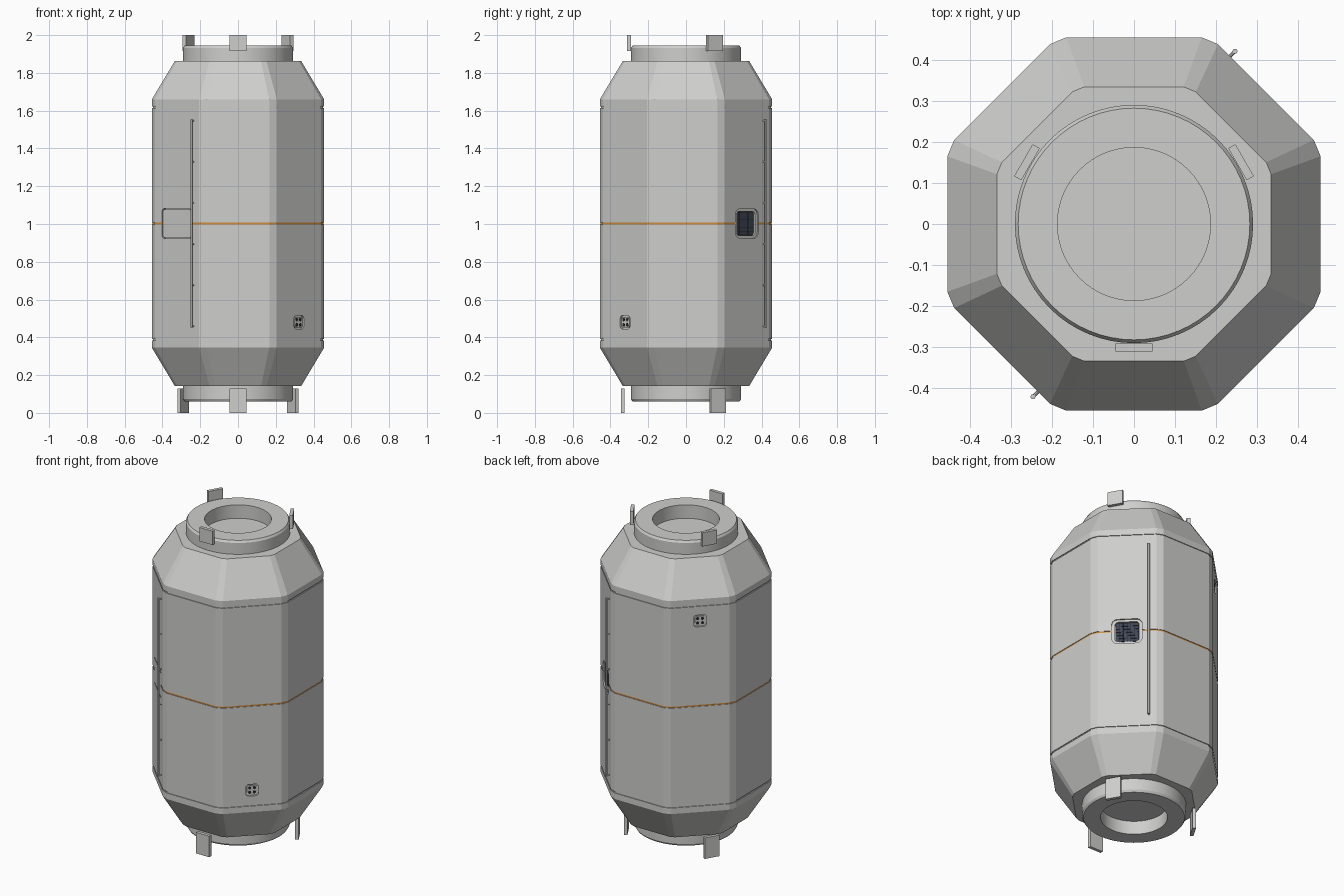
import bpy, bmesh, math
from mathutils import Matrix, Vector

old = bpy.data.objects.get("Cube")
if old:
    bpy.data.objects.remove(old, do_unlink=True)


def material(name, rgb, rough=0.6):
    m = bpy.data.materials.new(name)
    m.use_nodes = True
    m.diffuse_color = (*rgb, 1)
    node = next(n for n in m.node_tree.nodes if n.type == 'BSDF_PRINCIPLED')
    node.inputs["Base Color"].default_value = (*rgb, 1)
    node.inputs["Roughness"].default_value = rough
    return m


GREY = material("light grey", (0.62, 0.62, 0.61))
ORANGE = material("orange", (0.62, 0.27, 0.05))
GLASS = material("slate blue", (0.05, 0.06, 0.09))
DARK = material("near black", (0.02, 0.02, 0.025))

MID = 1.0025      # height of the symmetry plane
APOTHEM = 0.456   # centre to flat side of the octagon


def finish(bm, name, *mats):
    bmesh.ops.recalc_face_normals(bm, faces=bm.faces)
    mesh = bpy.data.meshes.new(name)
    bm.to_mesh(mesh)
    bm.free()
    for m in mats:
        mesh.materials.append(m)
    obj = bpy.data.objects.new(name, mesh)
    bpy.context.collection.objects.link(obj)
    return obj


def smooth(obj):
    bpy.ops.object.select_all(action='DESELECT')
    obj.select_set(True)
    bpy.context.view_layer.objects.active = obj
    bpy.ops.object.shade_smooth_by_angle(angle=math.radians(30))


def outward(angle, radius, t=0, z=0):
    """Frame on the hull: x along the side, y up, z outward."""
    n = Vector((math.cos(angle), math.sin(angle), 0))
    up = Vector((0, 0, 1))
    side = up.cross(n)
    rot = Matrix((side, up, n)).transposed().to_4x4()
    return Matrix.Translation(n * radius + side * t + up * z) @ rot


def add_box(bm, size, frame, corner=0):
    part = bmesh.new()
    bmesh.ops.create_cube(part, size=1, matrix=Matrix.Diagonal((*size, 1)))
    if corner:
        edges = [e for e in part.edges
                 if abs(e.verts[0].co.z - e.verts[1].co.z) > size[2] / 2]
        bmesh.ops.bevel(part, geom=edges, offset=corner, segments=5,
                        profile=0.5, affect='EDGES')
    part.transform(frame)
    temp = bpy.data.meshes.new("temp")
    part.to_mesh(temp)
    part.free()
    bm.from_mesh(temp)
    bpy.data.meshes.remove(temp)


def box(name, size, frame, corner=0, mat=GREY):
    bm = bmesh.new()
    add_box(bm, size, frame, corner)
    return finish(bm, name, mat)


def octagon(apothem, z):
    """Octagon ring with each corner cut off."""
    half = apothem * 0.363
    return [outward(k * math.pi / 4, apothem, s * half, z).translation
            for k in range(8) for s in (-1, 1)]


# Hull: octagonal loft with two seams and an orange centre band
lower = [(0.335, 0.143), (APOTHEM, 0.345),
         (APOTHEM, 0.382), (APOTHEM - 0.005, 0.382),
         (APOTHEM - 0.005, 0.39), (APOTHEM, 0.39),
         (APOTHEM, MID - 0.005), (APOTHEM - 0.003, MID - 0.005)]
profile = lower + [(r, 2 * MID - z) for r, z in reversed(lower)]
bm = bmesh.new()
rings = [[bm.verts.new(p) for p in octagon(r, z)] for r, z in profile]
for a, b in zip(rings, rings[1:]):
    for i in range(len(a)):
        j = (i + 1) % len(a)
        bm.faces.new((a[i], a[j], b[j], b[i]))
bm.faces.new(rings[0][::-1])
bm.faces.new(rings[-1])
for f in bm.faces:
    f.material_index = int(abs(f.calc_center_median().z - MID) < 0.004)
hull = finish(bm, "hull", GREY, ORANGE)


def cut(size, frame, corner):
    tool = box("cutter", size, frame, corner)
    tool.data.materials.clear()
    tool.hide_render = True
    mod = hull.modifiers.new("recess", 'BOOLEAN')
    mod.operation = 'DIFFERENCE'
    mod.solver = 'EXACT'
    mod.object = tool
    bpy.context.view_layer.objects.active = hull
    bpy.ops.object.modifier_apply(modifier=mod.name)
    bpy.data.objects.remove(tool, do_unlink=True)


FRONT_RIGHT, BACK_LEFT = math.radians(225), math.radians(45)

# Access hatch set in a narrow gap
cut((0.225, 0.16, 0.03), outward(FRONT_RIGHT, APOTHEM, 0, MID), 0.018)
box("hatch", (0.213, 0.148, 0.02),
    outward(FRONT_RIGHT, APOTHEM - 0.01, 0, MID), 0.014)

# Window: stepped recess with a tiled pane
cut((0.172, 0.156, 0.016), outward(BACK_LEFT, APOTHEM, 0, MID), 0.034)
cut((0.136, 0.128, 0.044), outward(BACK_LEFT, APOTHEM, 0, MID), 0.018)
box("window_backing", (0.134, 0.126, 0.004),
    outward(BACK_LEFT, APOTHEM - 0.02, 0, MID), 0.017, DARK)
bm = bmesh.new()
for i in range(6):
    for j in range(6):
        add_box(bm, (0.019, 0.018, 0.004),
                outward(BACK_LEFT, APOTHEM - 0.017,
                        (i - 2.5) * 0.021, MID + (j - 2.5) * 0.02))
finish(bm, "window_tiles", GLASS)

# Socket panels with four dark ports
for name, deg, z in (("lower", -45, 0.48), ("upper", 135, 1.525)):
    ang = math.radians(deg)
    cut((0.074, 0.072, 0.02), outward(ang, APOTHEM, 0, z), 0.018)
    box(name + "_socket_plate", (0.058, 0.056, 0.01),
        outward(ang, APOTHEM - 0.008, 0, z), 0.012)
    bm = bmesh.new()
    for sx in (-1, 1):
        for sz in (-1, 1):
            bmesh.ops.create_cone(
                bm, cap_ends=True, segments=16, radius1=0.009, radius2=0.009,
                depth=0.008,
                matrix=outward(ang, APOTHEM - 0.006, sx * 0.0135,
                               z + sz * 0.0135))
    finish(bm, name + "_socket_ports", DARK)

# Handrails on standoffs
for name, ang in (("front", FRONT_RIGHT), ("back", BACK_LEFT)):
    bm = bmesh.new()
    length = 1.1
    bmesh.ops.create_cone(
        bm, cap_ends=True, segments=12, radius1=0.006, radius2=0.006,
        depth=length,
        matrix=Matrix.Translation(
            outward(ang, APOTHEM + 0.017, 0.124, MID).translation))
    for k in range(6):
        z = MID + (k / 5 - 0.5) * (length - 0.012)
        bmesh.ops.create_cone(
            bm, cap_ends=True, segments=8, radius1=0.004, radius2=0.004,
            depth=0.022, matrix=outward(ang, APOTHEM + 0.007, 0.124, z))
    smooth(finish(bm, name + "_handrail", GREY))

# Docking collars: open rings at both ends
for name, flip in (("top", False), ("bottom", True)):
    bm = bmesh.new()
    outline = [(0.187, 1.855), (0.187, 1.945), (0.283, 1.945),
               (0.291, 1.932), (0.291, 1.855)]
    verts = [bm.verts.new((r, 0, 2 * MID - z if flip else z))
             for r, z in outline]
    edges = [bm.edges.new(p) for p in zip(verts, verts[1:] + verts[:1])]
    bmesh.ops.spin(bm, geom=verts + edges, cent=(0, 0, 0), axis=(0, 0, 1),
                   angle=math.tau, steps=64, use_duplicate=False)
    bmesh.ops.remove_doubles(bm, verts=bm.verts, dist=0.0001)
    smooth(finish(bm, name + "_collar", GREY))

# Guide tabs, three around each collar
for name, radius, z0, z1 in (("top", 0.302, 1.915, 2.0),
                             ("bottom", 0.335, 0.0, 0.13)):
    for k in range(3):
        ang = math.radians(270 + 120 * k)
        box(f"{name}_guide_tab_{k + 1}", (0.09, z1 - z0, 0.02),
            outward(ang, radius, 0, (z0 + z1) / 2))
